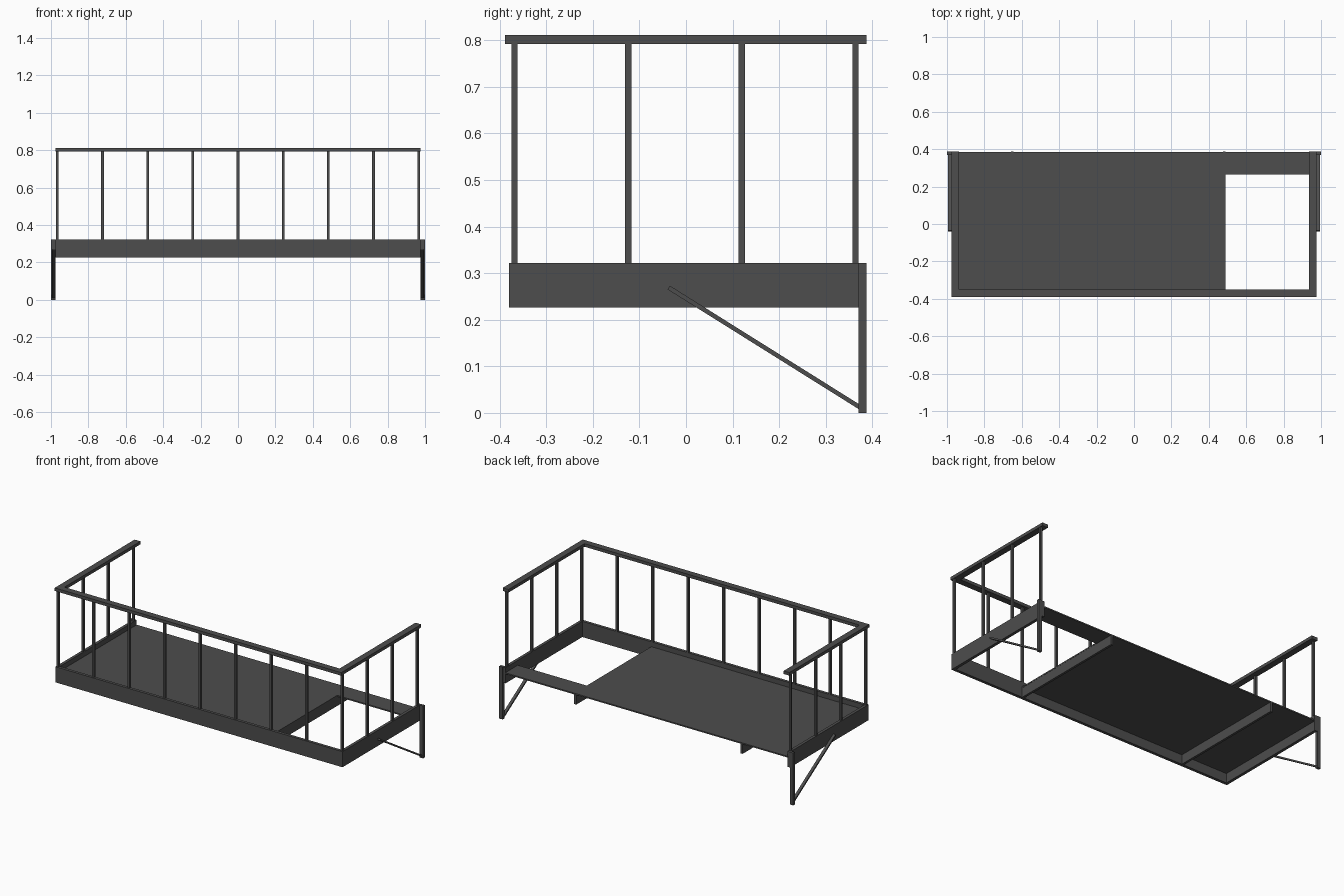
import bpy, bmesh
from mathutils import Vector, Matrix

if "Cube" in bpy.data.objects:
    bpy.data.objects.remove(bpy.data.objects["Cube"])

# Dark painted metal
metal = bpy.data.materials.new("dark_metal")
metal.diffuse_color = (0.075, 0.075, 0.075, 1)
metal.use_nodes = True
metal.node_tree.nodes["Principled BSDF"].inputs["Base Color"].default_value = metal.diffuse_color


def finish(name, bm):
    me = bpy.data.meshes.new(name)
    bm.to_mesh(me)
    bm.free()
    me.materials.append(metal)
    ob = bpy.data.objects.new(name, me)
    bpy.context.collection.objects.link(ob)
    return ob


def box(name, x0, x1, y0, y1, z0, z1):
    bm = bmesh.new()
    bmesh.ops.create_cube(bm, size=1)
    bmesh.ops.scale(bm, vec=(x1 - x0, y1 - y0, z1 - z0), verts=bm.verts)
    bmesh.ops.translate(bm, vec=((x0 + x1) / 2, (y0 + y1) / 2, (z0 + z1) / 2), verts=bm.verts)
    return finish(name, bm)


def prism(name, outline, z0, z1):
    bm = bmesh.new()
    face = bm.faces.new([bm.verts.new((x, y, z0)) for x, y in outline])
    ext = bmesh.ops.extrude_face_region(bm, geom=[face])
    top = [v for v in ext["geom"] if isinstance(v, bmesh.types.BMVert)]
    bmesh.ops.translate(bm, vec=(0, 0, z1 - z0), verts=top)
    bmesh.ops.recalc_face_normals(bm, faces=bm.faces)
    return finish(name, bm)


def u_shape(x, front, back, w):
    """Plan outline of a three-sided border, open at the back."""
    return [(-x, back), (-x, front), (x, front), (x, back),
            (x - w, back), (x - w, front + w), (-x + w, front + w), (-x + w, back)]


# Edge beam and handrail run round front and both sides
prism("edge_beam", u_shape(0.977, -0.38, 0.385, 0.018), 0.226, 0.322)
prism("handrail", u_shape(0.975, -0.389, 0.388, 0.039), 0.792, 0.811)

# Floor with rectangular hatch opening at the right
prism("floor", [(-0.962, -0.365), (0.49, -0.365), (0.49, 0.265),
                (0.962, 0.265), (0.962, 0.386), (-0.962, 0.386)], 0.284, 0.292)

# Cross beams under the floor
for i, x in enumerate((-0.65, 0.482)):
    box(f"cross_beam_{i}", x - 0.007, x + 0.007, -0.365, 0.388, 0.226, 0.284)

# Balusters along the front and sides
P = 0.0068
for i in range(9):
    x = -0.966 + i * 0.2415
    box(f"front_baluster_{i}", x - P, x + P, -0.368 - P, -0.368 + P, 0.32, 0.795)
for s, side in ((-1, "left"), (1, "right")):
    for i in range(1, 4):
        y = -0.368 + i * 0.244
        x = s * 0.966
        box(f"{side}_baluster_{i}", x - P, x + P, y - P, y + P, 0.32, 0.795)

    # Wall leg and diagonal brace outside each side
    c = s * 0.9885
    box(f"{side}_wall_leg", c - 0.0115, c + 0.0115, 0.37, 0.387, 0, 0.322)
    a, b = Vector((0, -0.037, 0.269)), Vector((0, 0.375, 0.011))
    d = b - a
    brace = box(f"{side}_brace", -0.009, 0.009, -0.0047, 0.0047, -d.length / 2, d.length / 2)
    rot = Vector((0, 0, 1)).rotation_difference(d.normalized()).to_matrix().to_4x4()
    mid = (a + b) / 2 + Vector((s * 0.985, 0, 0))
    brace.data.transform(Matrix.Translation(mid) @ rot)
